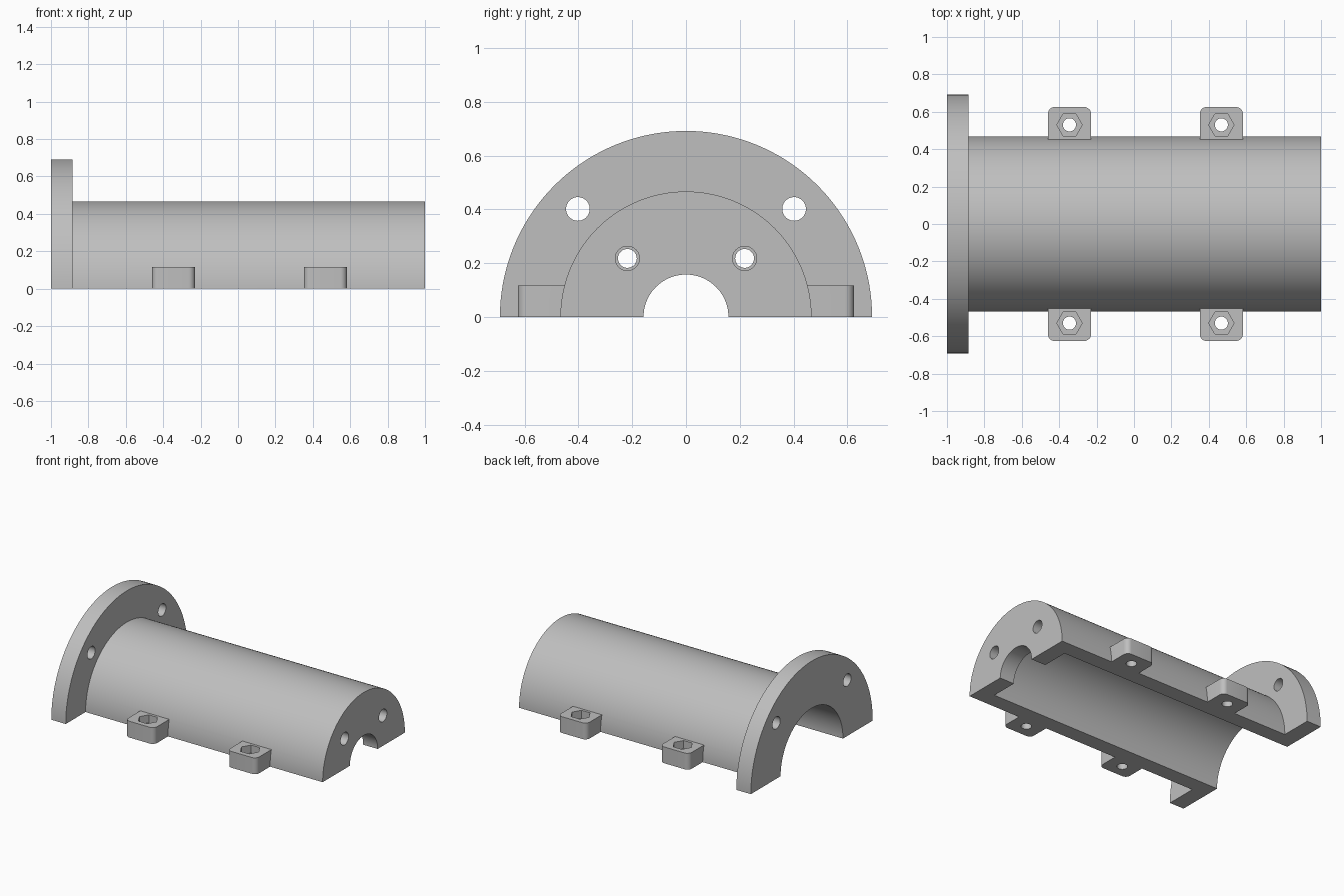
import bpy, bmesh
from math import pi
from mathutils import Matrix, Vector

cube = bpy.data.objects.get("Cube")
if cube:
    bpy.data.objects.remove(cube, do_unlink=True)

grey = bpy.data.materials.new("light grey")
grey.use_nodes = True
grey.diffuse_color = (0.52, 0.52, 0.52, 1)
grey.node_tree.nodes["Principled BSDF"].inputs["Base Color"].default_value = grey.diffuse_color


def finish(name, bm):
    mesh = bpy.data.meshes.new(name)
    bm.to_mesh(mesh)
    bm.free()
    mesh.materials.append(grey)
    obj = bpy.data.objects.new(name, mesh)
    bpy.context.collection.objects.link(obj)
    return obj


def rod(name, radius, start, end, sides=48):
    """Cylinder (or hexagonal prism) running from one point to another."""
    start, end = Vector(start), Vector(end)
    along_x = abs(end.x - start.x) > 0
    turn = Matrix.Rotation(pi / 2, 4, "Y" if along_x else "Z")
    bm = bmesh.new()
    bmesh.ops.create_cone(bm, cap_ends=True, segments=sides, radius1=radius, radius2=radius,
                          depth=(end - start).length,
                          matrix=Matrix.Translation((start + end) / 2) @ turn)
    return finish(name, bm)


def box(name, size, centre, bevel=0, side=1):
    """Box whose outward upright edges can be rounded."""
    bm = bmesh.new()
    bmesh.ops.create_cube(bm, size=1, matrix=Matrix.Translation(centre) @ Matrix.Diagonal((*size, 1)))
    if bevel:
        edges = [e for e in bm.edges
                 if abs(e.verts[0].co.z - e.verts[1].co.z) > 0.01
                 and all(v.co.y * side > centre[1] * side for v in e.verts)]
        bmesh.ops.bevel(bm, geom=edges, offset=bevel, segments=8, profile=0.5, affect="EDGES")
    return finish(name, bm)


def combine(target, other, operation):
    mod = target.modifiers.new(operation, "BOOLEAN")
    mod.operation, mod.solver, mod.object = operation, "EXACT", other
    bpy.context.view_layer.objects.active = target
    bpy.ops.object.modifier_apply(modifier=mod.name)
    bpy.data.objects.remove(other, do_unlink=True)


# Barrel and flange
housing = rod("half_housing", 0.467, (-0.95, 0, 0), (1, 0, 0), 144)
combine(housing, rod("flange", 0.692, (-1, 0, 0), (-0.885, 0, 0), 144), "UNION")

# Clamping lugs
lug_spots = [(x, s) for x in (-0.345, 0.467) for s in (-1, 1)]
for x, s in lug_spots:
    lug = box("lug", (0.23, 0.205, 0.234), (x, s * 0.5225, 0), 0.035, s)
    combine(housing, lug, "UNION")

# Main bore, shaft opening in the end wall, and the split plane
combine(housing, rod("bore", 0.354, (-1.2, 0, 0), (0.885, 0, 0), 144), "DIFFERENCE")
combine(housing, rod("shaft_opening", 0.158, (0.7, 0, 0), (1.2, 0, 0), 96), "DIFFERENCE")
combine(housing, box("lower_half", (3, 3, 1), (0, 0, -0.5)), "DIFFERENCE")

# Bolt holes in the flange, stepped holes in the end wall
for s in (-1, 1):
    y, z = s * 0.402, 0.402
    combine(housing, rod("flange_hole", 0.044, (-1.1, y, z), (-0.8, y, z)), "DIFFERENCE")
    y, z = s * 0.218, 0.218
    combine(housing, rod("wall_hole", 0.035, (0.8, y, z), (1.1, y, z)), "DIFFERENCE")
    combine(housing, rod("counterbore", 0.045, (0.94, y, z), (1.1, y, z)), "DIFFERENCE")

# Nut pockets and screw holes in the lugs
for x, s in lug_spots:
    y = s * 0.53
    combine(housing, rod("screw_hole", 0.035, (x, y, -0.1), (x, y, 0.2)), "DIFFERENCE")
    combine(housing, rod("nut_pocket", 0.068, (x, y, 0.06), (x, y, 0.2), 6), "DIFFERENCE")

# Smooth curved walls, crisp edges
bpy.ops.object.select_all(action="DESELECT")
housing.select_set(True)
bpy.context.view_layer.objects.active = housing
bpy.ops.object.shade_smooth_by_angle(angle=pi / 6)
